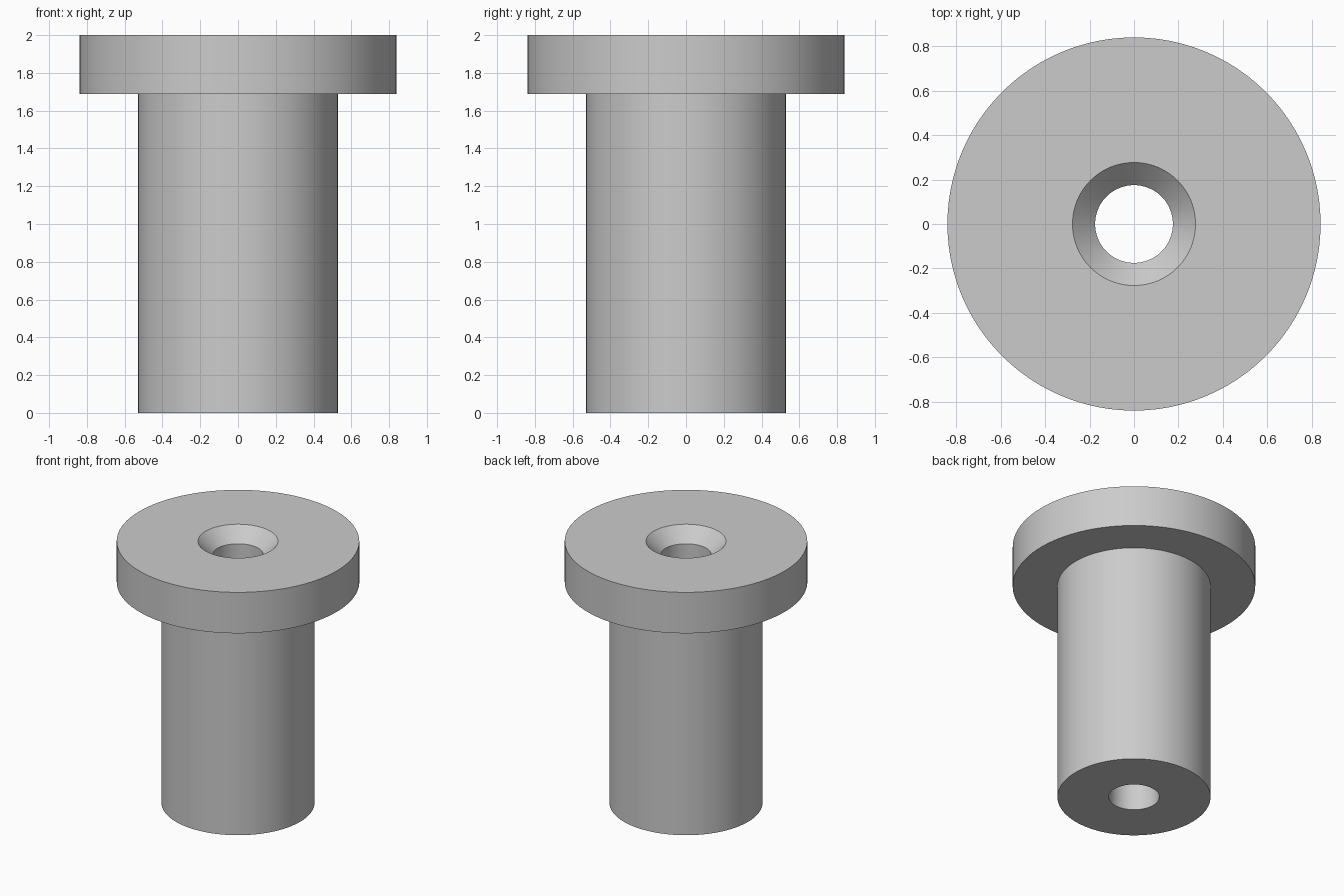
import bpy
import bmesh
import math

SEGMENTS = 96

default = bpy.data.objects.get("Cube")
if default:
    bpy.data.objects.remove(default, do_unlink=True)

# Plain grey material
grey = bpy.data.materials.new("plain_grey")
grey.use_nodes = True
colour = (0.6, 0.6, 0.6, 1)
grey.diffuse_color = colour
grey.node_tree.nodes["Principled BSDF"].inputs["Base Color"].default_value = colour


def lathe(name, profile):
    """Turn a closed (radius, height) profile around the z axis."""
    bm = bmesh.new()
    verts = [bm.verts.new((r, 0, z)) for r, z in profile]
    edges = [bm.edges.new((v, verts[i - 1])) for i, v in enumerate(verts)]
    bmesh.ops.spin(bm, geom=verts + edges, cent=(0, 0, 0), axis=(0, 0, 1),
                   angle=math.tau, steps=SEGMENTS, use_merge=True)
    bmesh.ops.remove_doubles(bm, verts=bm.verts, dist=0.0001)
    bmesh.ops.recalc_face_normals(bm, faces=bm.faces)
    mesh = bpy.data.meshes.new(name)
    bm.to_mesh(mesh)
    bm.free()
    mesh.materials.append(grey)
    obj = bpy.data.objects.new(name, mesh)
    bpy.context.collection.objects.link(obj)
    bpy.ops.object.select_all(action="DESELECT")
    obj.select_set(True)
    bpy.context.view_layer.objects.active = obj
    bpy.ops.object.shade_smooth_by_angle(angle=math.radians(30))
    return obj


# Flanged bushing: shank, flange, countersink and through bore
bore, sink, shank, flange = 0.175, 0.277, 0.53, 0.84
flange_bottom, top = 1.687, 2.0
lathe("flanged_bushing", [
    (bore, 0), (shank, 0),
    (shank, flange_bottom), (flange, flange_bottom),
    (flange, top), (sink, top),
    (bore, top - (sink - bore)),
])
